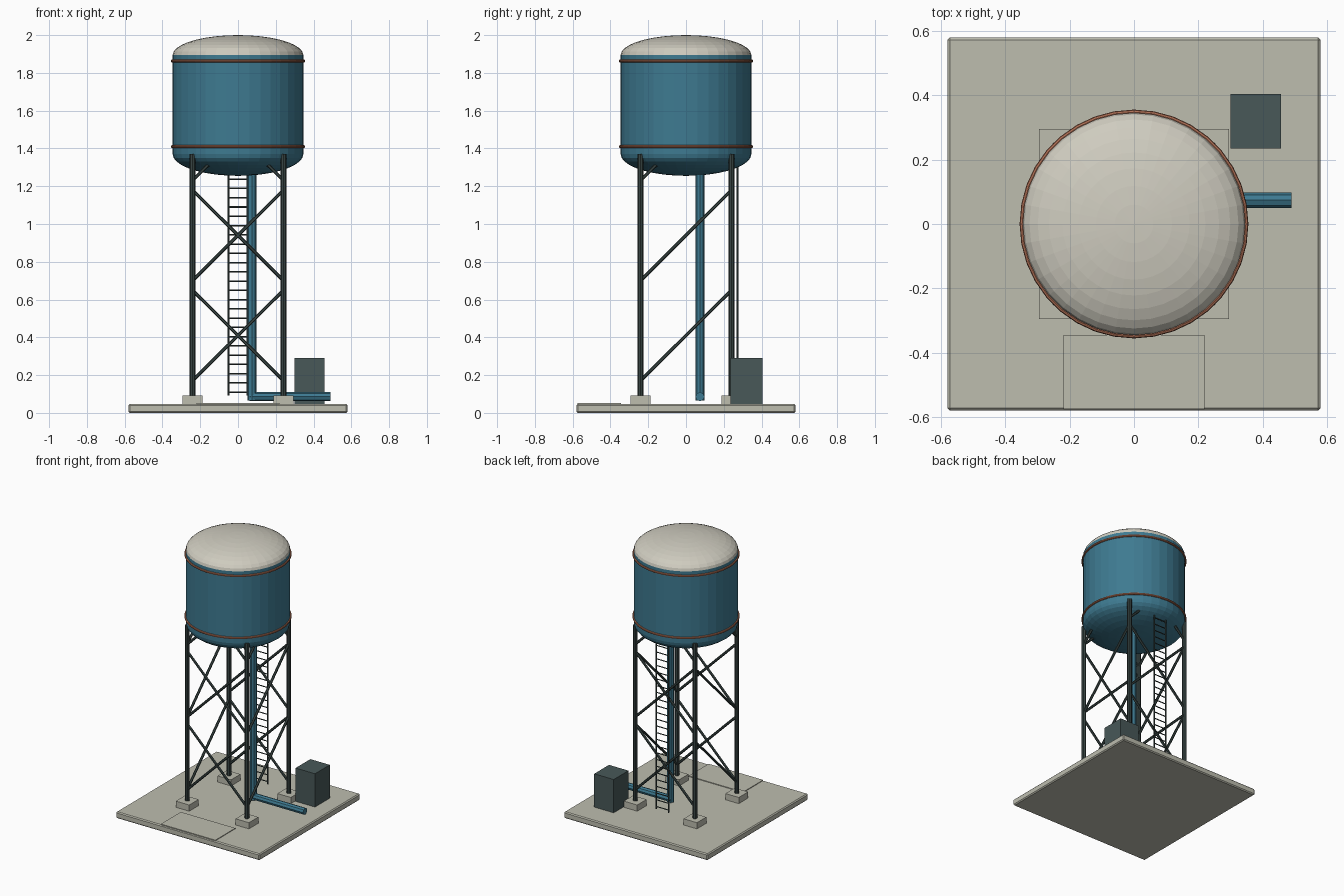
import bpy, bmesh, math
from mathutils import Vector

cube = bpy.data.objects.get("Cube")
if cube:
    bpy.data.objects.remove(cube, do_unlink=True)


def material(name, rgb):
    m = bpy.data.materials.new(name)
    m.use_nodes = True
    m.diffuse_color = (*rgb, 1)
    m.node_tree.nodes["Principled BSDF"].inputs["Base Color"].default_value = (*rgb, 1)
    return m


BLUE = material("tank blue", (0.048, 0.195, 0.283))
CREAM = material("roof cream", (0.62, 0.60, 0.52))
CONCRETE = material("concrete", (0.51, 0.51, 0.43))
STEEL = material("dark steel", (0.040, 0.060, 0.057))
CABINET = material("cabinet grey", (0.065, 0.098, 0.098))
COPPER = material("hoop copper", (0.43, 0.16, 0.09))


def finish(name, bm, mat):
    bmesh.ops.recalc_face_normals(bm, faces=bm.faces)
    mesh = bpy.data.meshes.new(name)
    bm.to_mesh(mesh)
    bm.free()
    mesh.materials.append(mat)
    obj = bpy.data.objects.new(name, mesh)
    bpy.context.collection.objects.link(obj)
    return obj


def box(name, low, high, mat, bevel=0):
    bm = bmesh.new()
    bmesh.ops.create_cube(bm, size=1)
    for v in bm.verts:
        v.co = [l + (c + 0.5) * (h - l) for l, c, h in zip(low, v.co, high)]
    obj = finish(name, bm, mat)
    if bevel:
        mod = obj.modifiers.new("bevel", "BEVEL")
        mod.width, mod.segments = bevel, 1
    return obj


def rod(name, a, b, radius, mat, sides=8):
    a, b = Vector(a), Vector(b)
    bm = bmesh.new()
    bmesh.ops.create_cone(bm, cap_ends=True, segments=sides, radius1=radius,
                          radius2=radius, depth=(b - a).length)
    turn = (b - a).to_track_quat("Z", "Y").to_matrix()
    for v in bm.verts:
        v.co = turn @ v.co + (a + b) / 2
    return finish(name, bm, mat)


def lathe(name, profile, mat, sides=36):
    bm = bmesh.new()
    verts = [bm.verts.new((r, 0, z)) for r, z in profile]
    edges = [bm.edges.new(pair) for pair in zip(verts, verts[1:])]
    bmesh.ops.spin(bm, geom=verts + edges, cent=(0, 0, 0), axis=(0, 0, 1),
                   angle=math.tau, steps=sides)
    bmesh.ops.remove_doubles(bm, verts=bm.verts, dist=0.0002)
    return finish(name, bm, mat)


def dome(radius, base, height, steps=9):
    angles = [i / steps * math.pi / 2 for i in range(steps + 1)]
    return [(radius * math.cos(t), base + height * math.sin(t)) for t in angles]


# Base slab and entry path
box("base_slab", (-0.58, -0.58, 0), (0.58, 0.58, 0.047), CONCRETE, 0.007)
box("entry_path", (-0.22, -0.575, 0.04), (0.22, -0.345, 0.052), CONCRETE)

# Tank shell, roof and hoops
R = 0.346
shell = lathe("tank_shell", dome(R, 1.37, -0.115)[::-1] + [(R, 1.895)], BLUE)
lathe("tank_roof", dome(R, 1.895, 0.105), CREAM)
for label, z in (("lower", 1.41), ("upper", 1.863)):
    ring = [(R + 0.002 + 0.008 * math.cos(k * math.tau / 8),
             z + 0.008 * math.sin(k * math.tau / 8)) for k in range(9)]
    lathe(label + "_hoop", ring, COPPER)

# Legs on footings
L = 0.241
for sx, side in ((-1, "right"), (1, "left")):
    for sy, end in ((-1, "front"), (1, "back")):
        x, y = sx * L, sy * L
        box(f"{end}_{side}_footing", (x - 0.054, y - 0.054, 0.04),
            (x + 0.054, y + 0.054, 0.092), CONCRETE)
        rod(f"{end}_{side}_leg", (x, y, 0.09), (x, y, 1.37), 0.016, STEEL)

# Braces: crossed on front and back, single on the sides
for tier in range(3):
    z0 = 0.17 + 0.53 * tier
    reach = 1 if tier < 2 else 0.35
    z1 = z0 + 0.48 * reach
    end = L * (2 * reach - 1)
    for s in (-1, 1):
        for d in (-1, 1):
            rod("cross_brace", (-d * L, s * L, z0), (d * end, s * L, z1), 0.009, STEEL, 6)
        rod("side_brace", (s * L, -L, z0), (s * L, end, z1), 0.009, STEEL, 6)

# Ladder at the back
for s in (-1, 1):
    rod("ladder_rail", (s * 0.05, 0.272, 0.092), (s * 0.05, 0.272, 1.36), 0.005, STEEL, 6)
for i in range(25):
    z = 0.11 + 0.049 * i
    rod("ladder_rung", (-0.05, 0.272, z), (0.05, 0.272, z), 0.004, STEEL, 6)

# Supply pipe and outlet
rod("riser_pipe", (0.073, 0.074, 0.065), (0.073, 0.074, 1.29), 0.024, BLUE)
rod("outlet_pipe", (0.06, 0.074, 0.086), (0.49, 0.074, 0.086), 0.024, BLUE)

# Control cabinet
box("control_cabinet", (0.30, 0.235, 0.047), (0.457, 0.405, 0.29), CABINET)
